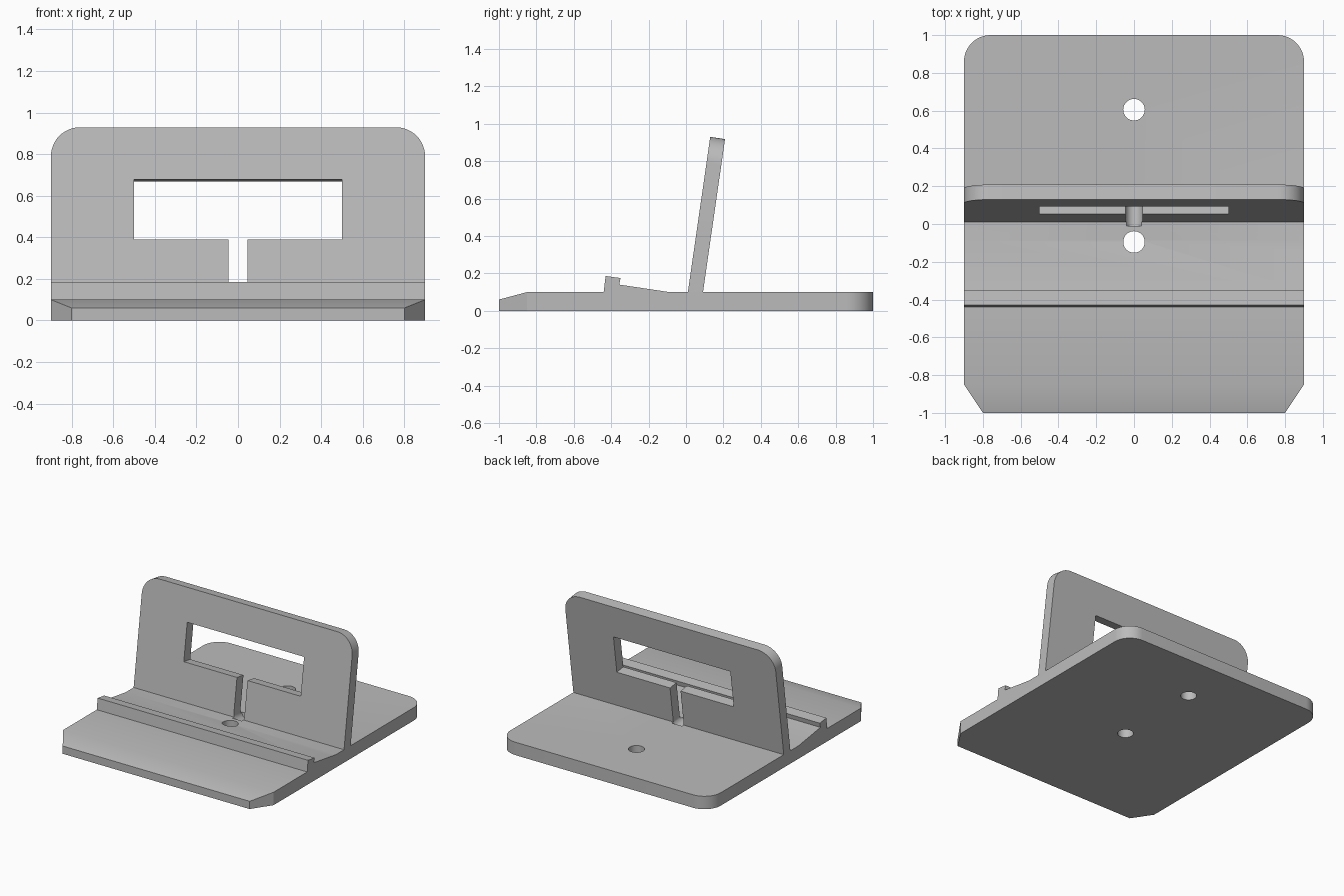
import bpy, bmesh, math
from mathutils import Matrix

if "Cube" in bpy.data.objects:
    bpy.data.objects.remove(bpy.data.objects["Cube"])

GREY = (0.5, 0.5, 0.5, 1.0)
grey = bpy.data.materials.new("light grey")
grey.use_nodes = True
grey.diffuse_color = GREY
grey.node_tree.nodes["Principled BSDF"].inputs["Base Color"].default_value = GREY

HALF_W = 0.9
TILT = math.radians(8.2)
# Frames: XZ outlines extruded along +y, YZ outlines extruded along +x
UPRIGHT = Matrix.Rotation(math.pi / 2, 4, 'X')
SIDEWAYS = Matrix(((0, 0, 1, 0), (1, 0, 0, 0), (0, 1, 0, 0), (0, 0, 0, 1)))
LEANING = Matrix.Translation((0, 0.01, 0.1)) @ Matrix.Rotation(-TILT, 4, 'X') @ UPRIGHT


def prism(name, outline, low, high, frame=Matrix()):
    """Extrude a 2D outline between two depths, then place it with a frame."""
    bm = bmesh.new()
    face = bm.faces.new([bm.verts.new((a, b, low)) for a, b in outline])
    top = bmesh.ops.extrude_face_region(bm, geom=[face])["geom"]
    verts = [v for v in top if isinstance(v, bmesh.types.BMVert)]
    bmesh.ops.translate(bm, verts=verts, vec=(0, 0, high - low))
    bm.transform(frame)
    bmesh.ops.recalc_face_normals(bm, faces=bm.faces)
    mesh = bpy.data.meshes.new(name)
    bm.to_mesh(mesh)
    bm.free()
    mesh.materials.append(grey)
    obj = bpy.data.objects.new(name, mesh)
    bpy.context.collection.objects.link(obj)
    return obj


def arc(cx, cy, r, start, end, steps=12):
    angles = [math.radians(start + (end - start) * i / steps) for i in range(steps + 1)]
    return [(cx + r * math.cos(a), cy + r * math.sin(a)) for a in angles]


def round_top(half, top, r):
    """Two rounded corners, right then left."""
    return arc(half - r, top - r, r, 0, 90) + arc(r - half, top - r, r, 90, 180)


def rect(x, low, high):
    return [(-x, low), (x, low), (x, high), (-x, high)]


def boolean(obj, cutter, operation):
    mod = obj.modifiers.new(operation.title(), 'BOOLEAN')
    mod.object, mod.operation, mod.solver = cutter, operation, 'EXACT'
    bpy.context.view_layer.objects.active = obj
    bpy.ops.object.modifier_apply(modifier=mod.name)


# Base with front lip and sloped rest, trimmed to the plan outline
side = [(-1, 0), (1, 0), (1, 0.1), (-0.09, 0.1), (-0.357, 0.14), (-0.35, 0.175),
        (-0.43, 0.186), (-0.44, 0.1), (-0.85, 0.1), (-1, 0.06)]
base = prism("base", side, -HALF_W, HALF_W, SIDEWAYS)
plan = [(-HALF_W, -0.85), (-0.8, -1), (0.8, -1), (HALF_W, -0.85)] + round_top(HALF_W, 1, 0.14)
trim = prism("plan_trim", plan, -0.1, 0.4)
boolean(base, trim, 'INTERSECT')

# Leaning back rest, sunk slightly into the base
back = [(-HALF_W, -0.03), (HALF_W, -0.03)] + round_top(HALF_W, 0.838, 0.14)
back_rest = prism("back_rest", back, -0.08, 0, LEANING)

# Window and round-bottomed cable slot
window = prism("window_cutter", rect(0.5, 0.293, 0.585), -0.2, 0.1, LEANING)
slot_outline = [(0.045, 0.35), (-0.045, 0.35)] + arc(0, 0.02, 0.045, 180, 360)
slot = prism("slot_cutter", slot_outline, -0.1, 0.02, LEANING)
boolean(back_rest, window, 'DIFFERENCE')
boolean(back_rest, slot, 'DIFFERENCE')
boolean(base, slot, 'DIFFERENCE')

# Screw holes
holes = [prism("hole_cutter", arc(0, y, 0.057, 0, 360, 32)[:-1], -0.1, 0.3)
         for y in (-0.095, 0.605)]
for hole in holes:
    boolean(base, hole, 'DIFFERENCE')

for cutter in [trim, window, slot] + holes:
    bpy.data.objects.remove(cutter)

# Smooth the curved edges, keep the corners sharp
bpy.ops.object.select_all(action='DESELECT')
for obj in (base, back_rest):
    obj.select_set(True)
bpy.context.view_layer.objects.active = base
bpy.ops.object.shade_smooth_by_angle(angle=math.radians(30))
